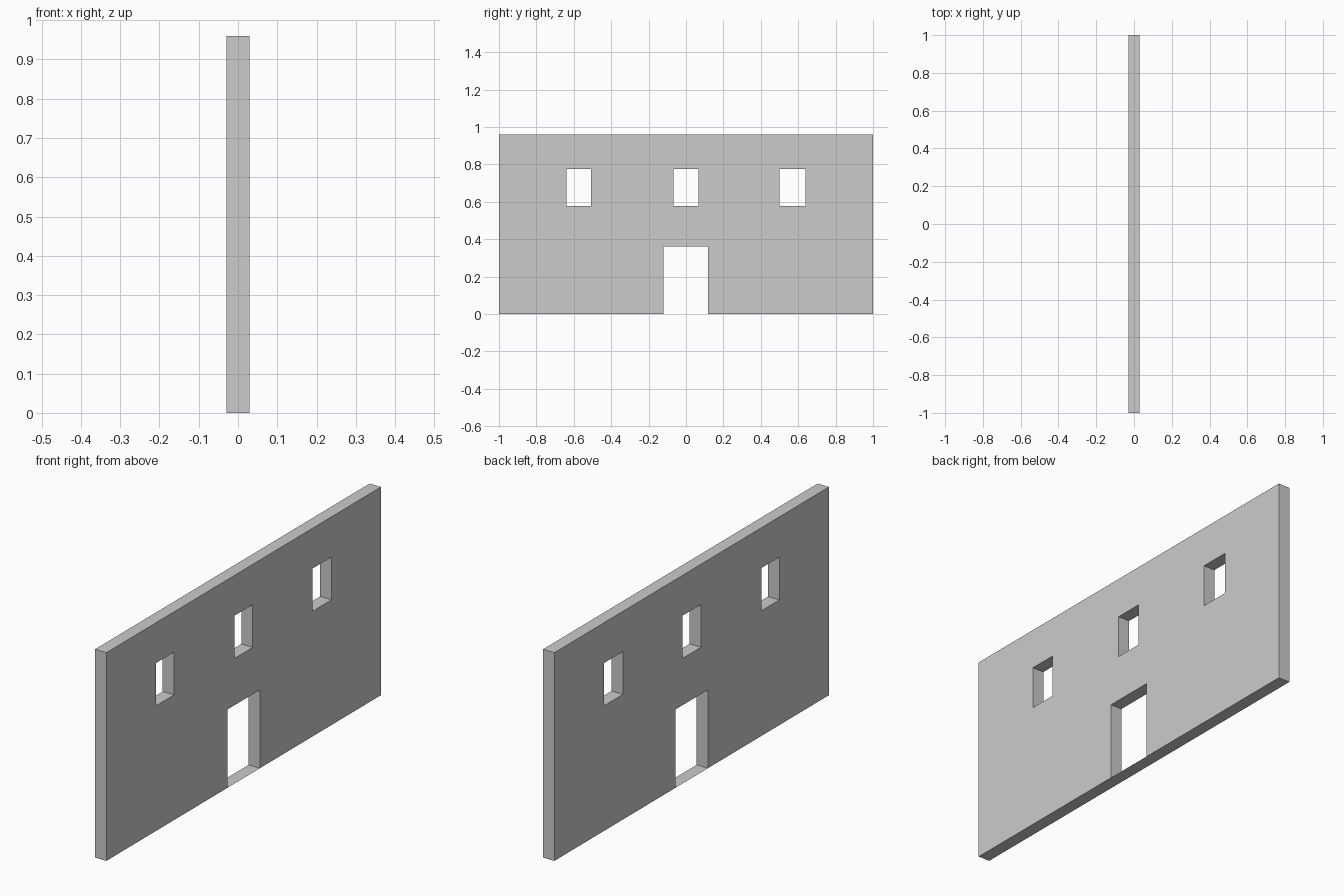
import bpy, bmesh

if "Cube" in bpy.data.objects:
    bpy.data.objects.remove(bpy.data.objects["Cube"])

HALF_T, HEIGHT = 0.029, 0.96

# Openings as (y0, y1, z0, z1): one door and three windows
DOOR = (-0.119, 0.118, 0.0, 0.361)
WINDOWS = [(y0, y1, 0.577, 0.774)
           for y0, y1 in ((-0.639, -0.507), (-0.068, 0.066), (0.501, 0.64))]
OPENINGS = [DOOR] + WINDOWS


def add_object(name, bm):
    mesh = bpy.data.meshes.new(name)
    bm.to_mesh(mesh)
    bm.free()
    obj = bpy.data.objects.new(name, mesh)
    bpy.context.collection.objects.link(obj)
    return obj


def is_open(y, z):
    return any(a < y < b and c < z < d for a, b, c, d in OPENINGS)


# Wall: grid split at the opening edges, open cells left out, then extruded
ys = sorted({-1.0, 1.0, *(v for o in OPENINGS for v in o[:2])})
zs = sorted({0.0, HEIGHT, *(v for o in OPENINGS for v in o[2:])})
bm = bmesh.new()
grid = [[bm.verts.new((-HALF_T, y, z)) for z in zs] for y in ys]
for i in range(len(ys) - 1):
    for j in range(len(zs) - 1):
        if not is_open((ys[i] + ys[i + 1]) / 2, (zs[j] + zs[j + 1]) / 2):
            bm.faces.new((grid[i][j], grid[i + 1][j],
                          grid[i + 1][j + 1], grid[i][j + 1]))
bmesh.ops.delete(bm, geom=[v for v in bm.verts if not v.link_faces], context='VERTS')
result = bmesh.ops.extrude_face_region(bm, geom=bm.faces[:], use_keep_orig=True)
bmesh.ops.translate(bm, vec=(2 * HALF_T, 0, 0),
                    verts=[g for g in result["geom"] if isinstance(g, bmesh.types.BMVert)])
bmesh.ops.recalc_face_normals(bm, faces=bm.faces[:])
add_object("wall", bm)

# Threshold: the flat underside continues across the doorway
bm = bmesh.new()
bm.faces.new([bm.verts.new((x, y, 0)) for x, y in (
    (-HALF_T, DOOR[0]), (-HALF_T, DOOR[1]), (HALF_T, DOOR[1]), (HALF_T, DOOR[0]))])
add_object("door_threshold", bm)
